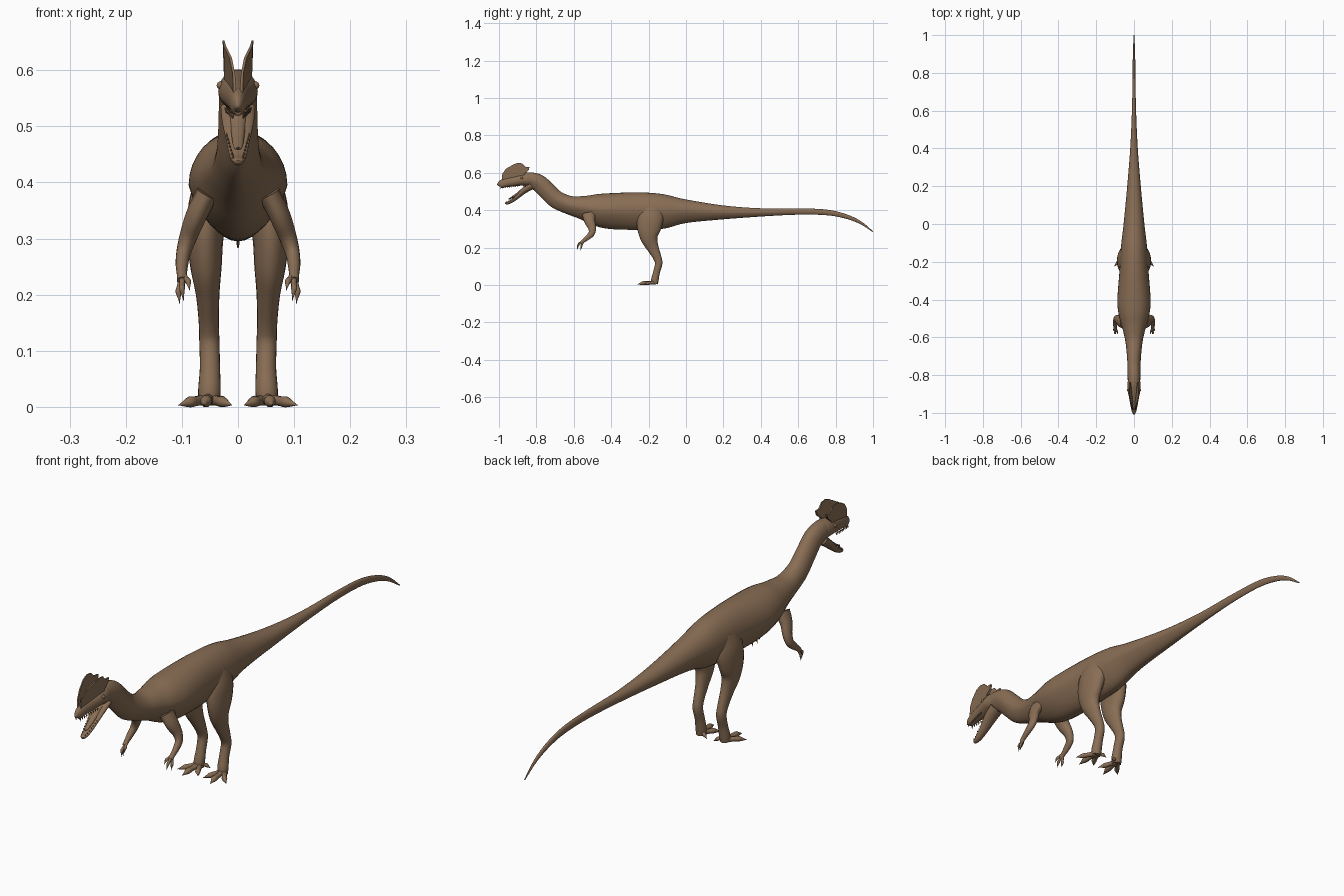
import bpy
import bmesh
import math
from mathutils import Vector

cube = bpy.data.objects.get("Cube")
if cube:
    bpy.data.objects.remove(cube, do_unlink=True)


def make_material(name, colour):
    mat = bpy.data.materials.new(name)
    mat.use_nodes = True
    mat.diffuse_color = colour
    bsdf = mat.node_tree.nodes["Principled BSDF"]
    bsdf.inputs["Base Color"].default_value = colour
    bsdf.inputs["Roughness"].default_value = 0.8
    return mat


hide = make_material("brown hide", (0.25, 0.155, 0.09, 1))


def finish(name, bm, angle=50):
    """Turn a bmesh into a smooth shaded object."""
    bmesh.ops.recalc_face_normals(bm, faces=bm.faces)
    mesh = bpy.data.meshes.new(name)
    bm.to_mesh(mesh)
    bm.free()
    mesh.materials.append(hide)
    obj = bpy.data.objects.new(name, mesh)
    bpy.context.collection.objects.link(obj)
    bpy.ops.object.select_all(action="DESELECT")
    obj.select_set(True)
    bpy.context.view_layer.objects.active = obj
    bpy.ops.object.shade_smooth_by_angle(angle=math.radians(angle))
    return obj


def spline(stations, steps):
    """Catmull-Rom interpolation of (x, y, z, half width, half depth)."""
    pts = [Vector(s) for s in stations]
    pts = [pts[0] * 2 - pts[1]] + pts + [pts[-1] * 2 - pts[-2]]
    out = []
    for a, b, c, d in zip(pts, pts[1:], pts[2:], pts[3:]):
        for i in range(steps):
            t = i / steps
            out.append(b + (c - a) * (t / 2)
                       + (a * 2 - b * 5 + c * 4 - d) * (t * t / 2)
                       + (b * 3 - a - c * 3 + d) * (t ** 3 / 2))
    return out + [pts[-2]]


def loft(name, stations, side=1, sides=20, steps=5, keel=0, top=1, low=1):
    """Sweep an oval along a smooth path; keel narrows the underside."""
    rows = spline(stations, steps)
    path = [Vector((r[0] * side, r[1], r[2])) for r in rows]
    bm = bmesh.new()
    rings = []
    for i, (p, r) in enumerate(zip(path, rows)):
        tangent = (path[min(i + 1, len(path) - 1)] - path[max(i - 1, 0)]).normalized()
        across = Vector((1, 0, 0))
        across = (across - tangent * across.dot(tangent)).normalized()
        up = tangent.cross(across)
        wide, deep = max(r[3], 0.0008), max(r[4], 0.0008)
        ring = []
        for k in range(sides):
            c, s = math.cos(math.tau * k / sides), math.sin(math.tau * k / sides)
            w = wide * c * (1 - keel * max(0, -s))
            h = deep * s * (top if s > 0 else low)
            ring.append(bm.verts.new(p + across * w + up * h))
        rings.append(ring)
    for a, b in zip(rings, rings[1:]):
        for k in range(sides):
            n = (k + 1) % sides
            bm.faces.new((a[k], a[n], b[n], b[k]))
    bm.faces.new(rings[0])
    bm.faces.new(rings[-1])
    return finish(name, bm)


def digit(name, start, knuckle, tip, size, side):
    """A toe or finger ending in a curved claw."""
    start, knuckle, tip = Vector(start), Vector(knuckle), Vector(tip)
    claw = knuckle.lerp(tip, 0.45)
    stations = [(*start, size, size), (*start.lerp(knuckle, 0.6), size * 0.8, size * 0.8),
                (*knuckle, size * 0.9, size * 0.9), (*claw, size * 0.5, size * 0.55),
                (*tip, 0, 0)]
    loft(name, stations, side, sides=10, steps=4)


# Tail, trunk and neck in one skin
loft("body", [(0, y, z, w, h) for y, z, w, h in (
    (1, .285, .002, .002), (.93, .335, .005, .008), (.85, .368, .007, .012),
    (.75, .388, .008, .015), (.6, .393, .011, .017), (.4, .388, .02, .022),
    (.2, .388, .036, .037), (0, .394, .055, .063), (-.12, .393, .069, .092),
    (-.25, .395, .077, .1), (-.4, .395, .088, .096), (-.48, .402, .081, .085),
    (-.55, .413, .062, .064), (-.62, .426, .046, .05), (-.69, .455, .038, .048),
    (-.74, .5, .035, .047), (-.785, .543, .034, .046), (-.83, .56, .033, .042),
    (-.87, .562, .032, .034))], sides=32, keel=.25)

# Skull with a tapering snout
loft("skull", [(0, y, z, w, h) for y, z, w, h in (
    (-.82, .56, .031, .038), (-.85, .562, .035, .039), (-.88, .56, .034, .034),
    (-.92, .553, .026, .031), (-.96, .546, .019, .027), (-.985, .538, .014, .024),
    (-.997, .532, .009, .017), (-1, .528, .003, .007))], sides=24, low=.85)

# Open lower jaw and tongue
loft("lower_jaw", [(0, y, z, w, h) for y, z, w, h in (
    (-.83, .535, .031, .026), (-.87, .507, .028, .021), (-.91, .47, .02, .015),
    (-.94, .448, .015, .012), (-.96, .44, .01, .01), (-.968, .438, .003, .004))],
    top=.4)
loft("tongue", [(0, y, z, w, h) for y, z, w, h in (
    (-.86, .522, .016, .008), (-.9, .488, .012, .007), (-.94, .463, .008, .004),
    (-.95, .462, .002, .001))], sides=12)

CREST = [(-.985, .56), (-.982, .595), (-.962, .622), (-.925, .643), (-.9, .653),
         (-.875, .65), (-.858, .632), (-.836, .631), (-.842, .612), (-.862, .596),
         (-.87, .565)]


def crest(name, side):
    """A thin upright plate, thicker at its base and leaning outward."""
    bm = bmesh.new()
    loops = []
    for face in (-1, 1):
        loop = []
        for y, z in CREST:
            rise = (z - .56) / .095
            root = min(1, (y + 1.02) / .1)
            x = (.016 + .01 * rise + face * (.008 - .0065 * rise)) * root
            loop.append(bm.verts.new((x * side, y, z)))
        bm.faces.new(loop)
        loops.append(loop)
    for k in range(len(CREST)):
        bm.faces.new((loops[0][k - 1], loops[0][k], loops[1][k], loops[1][k - 1]))
    finish(name, bm, 35)


def ball(name, centre, size):
    bm = bmesh.new()
    bmesh.ops.create_uvsphere(bm, u_segments=12, v_segments=8, radius=size)
    bmesh.ops.translate(bm, verts=bm.verts, vec=centre)
    finish(name, bm)


def teeth(name, side, start, end, direction, count, size):
    """A row of small pointed teeth between two points of the gum."""
    bm = bmesh.new()
    start, end = Vector(start), Vector(end)
    for i in range(count):
        p = start.lerp(end, i / (count - 1))
        p.x *= side
        ring = [bm.verts.new(p + Vector((math.cos(a), math.sin(a), 0)) * size * .3)
                for a in (math.tau * k / 5 for k in range(5))]
        point = bm.verts.new(p + Vector(direction) * size)
        bm.faces.new(ring)
        for k in range(5):
            bm.faces.new((ring[k - 1], ring[k], point))
    finish(name, bm, 30)


for label, side in (("left", 1), ("right", -1)):
    # Head details
    crest(label + "_crest", side)
    ball(label + "_eye", (side * .031, -.878, .573), .007)
    teeth(label + "_upper_teeth", side, (.022, -.9, .534), (.009, -.99, .523),
          (0, 0, -1), 9, .011)
    teeth(label + "_lower_teeth", side, (.02, -.9, .481), (.009, -.957, .443),
          (0, -.4, .9), 7, .008)

    # Hind leg: thigh, shank and upright instep
    loft(label + "_leg", [
        (.04, -.18, .42, .03, .06), (.052, -.19, .36, .036, .07),
        (.058, -.198, .3, .032, .063), (.057, -.197, .25, .028, .046),
        (.054, -.178, .2, .021, .032), (.052, -.155, .15, .018, .023),
        (.051, -.146, .115, .018, .02), (.05, -.157, .07, .018, .018),
        (.051, -.166, .03, .02, .02), (.052, -.168, .006, .018, .018)], side)

    # Three spread toes and a small rear toe
    digit(label + "_middle_toe", (.052, -.165, .014), (.057, -.228, .01), (.061, -.26, .003), .012, side)
    digit(label + "_outer_toe", (.056, -.165, .013), (.085, -.205, .009), (.106, -.225, .003), .011, side)
    digit(label + "_inner_toe", (.048, -.165, .013), (.028, -.208, .009), (.011, -.232, .003), .011, side)
    digit(label + "_rear_toe", (.045, -.165, .02), (.028, -.155, .012), (.015, -.15, .003), .008, side)

    # Arm bent at the elbow
    loft(label + "_arm", [
        (.055, -.52, .38, .02, .036), (.074, -.515, .342, .019, .029),
        (.088, -.502, .305, .016, .021), (.097, -.505, .275, .013, .017),
        (.1, -.528, .252, .011, .013), (.1, -.548, .236, .009, .01),
        (.1, -.56, .225, .009, .009)], side, sides=16)

    # Clawed fingers
    digit(label + "_front_finger", (.099, -.556, .23), (.1, -.577, .212), (.097, -.582, .19), .006, side)
    digit(label + "_rear_finger", (.101, -.552, .228), (.106, -.56, .206), (.104, -.563, .184), .006, side)
    digit(label + "_thumb", (.097, -.553, .234), (.089, -.57, .224), (.086, -.582, .208), .006, side)
